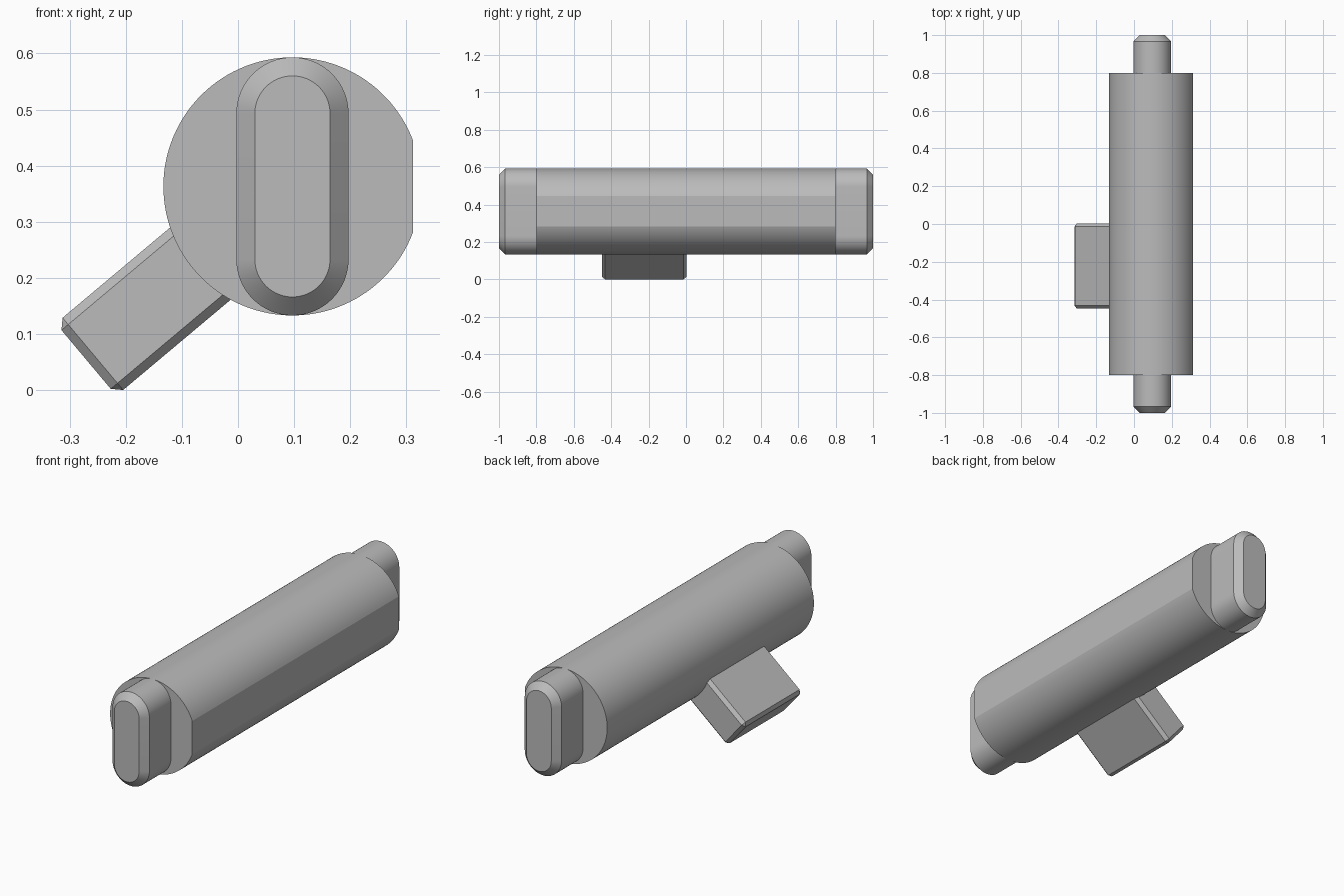
import bpy, bmesh, math
from mathutils import Matrix, Vector

if "Cube" in bpy.data.objects:
    bpy.data.objects.remove(bpy.data.objects["Cube"])

grey = bpy.data.materials.new("plain grey")
grey.use_nodes = True
grey.diffuse_color = (0.5, 0.5, 0.5, 1)
grey.node_tree.nodes["Principled BSDF"].inputs["Base Color"].default_value = (0.5, 0.5, 0.5, 1)

AXIS_X, AXIS_Z = 0.097, 0.363
RADIUS = 0.23


def finish(name, bm):
    """Turn a bmesh into a shaded object with the shared material."""
    bmesh.ops.recalc_face_normals(bm, faces=bm.faces)
    for face in bm.faces:
        face.smooth = True
    mesh = bpy.data.meshes.new(name)
    bm.to_mesh(mesh)
    bm.free()
    mesh.set_sharp_from_angle(angle=math.radians(15))
    mesh.materials.append(grey)
    obj = bpy.data.objects.new(name, mesh)
    bpy.context.collection.objects.link(obj)
    return obj


def loft(name, sections):
    """Join equal-length (y, outline) sections along y and cap both ends."""
    bm = bmesh.new()
    rings = [[bm.verts.new((AXIS_X + x, y, AXIS_Z + z)) for x, z in outline]
             for y, outline in sections]
    count = len(rings[0])
    for a, b in zip(rings, rings[1:]):
        for i in range(count):
            j = (i + 1) % count
            bm.faces.new((a[i], a[j], b[j], b[i]))
    bm.faces.new(rings[0])
    bm.faces.new(rings[-1])
    return finish(name, bm)


def arc(radius, start, end, steps, lift=0):
    angles = [start + (end - start) * i / steps for i in range(steps + 1)]
    return [(radius * math.cos(a), radius * math.sin(a) + lift) for a in angles]


def slot(radius, half_straight=0.13):
    return (arc(radius, 0, math.pi, 32, half_straight)
            + arc(radius, math.pi, 2 * math.pi, 32, -half_straight))


# Round bar with one flattened side
flat = math.acos(0.215 / RADIUS)
bar = arc(RADIUS, flat, 2 * math.pi - flat, 112)
loft("main_bar", [(-0.8, bar), (0.8, bar)])

# Chamfered slot-shaped tab at each end
for name, side in (("front_tab", -1), ("back_tab", 1)):
    loft(name, [(side * 0.78, slot(0.1)), (side * 0.967, slot(0.1)),
                (side * 1.0, slot(0.067))])

# Chamfered block pointing down and outwards from the bar
bm = bmesh.new()
bmesh.ops.create_cube(bm, size=1)
bmesh.ops.scale(bm, vec=(0.38, 0.45, 0.168), verts=bm.verts)
bmesh.ops.bevel(bm, geom=bm.edges[:], offset=0.0157, offset_type='OFFSET',
                segments=1, affect='EDGES')
bmesh.ops.translate(bm, vec=(-0.29, 0, 0), verts=bm.verts)
bm.transform(Matrix.Translation(Vector((AXIS_X, -0.223, AXIS_Z)))
             @ Matrix.Rotation(math.radians(-40), 4, 'Y'))
finish("side_block", bm)
